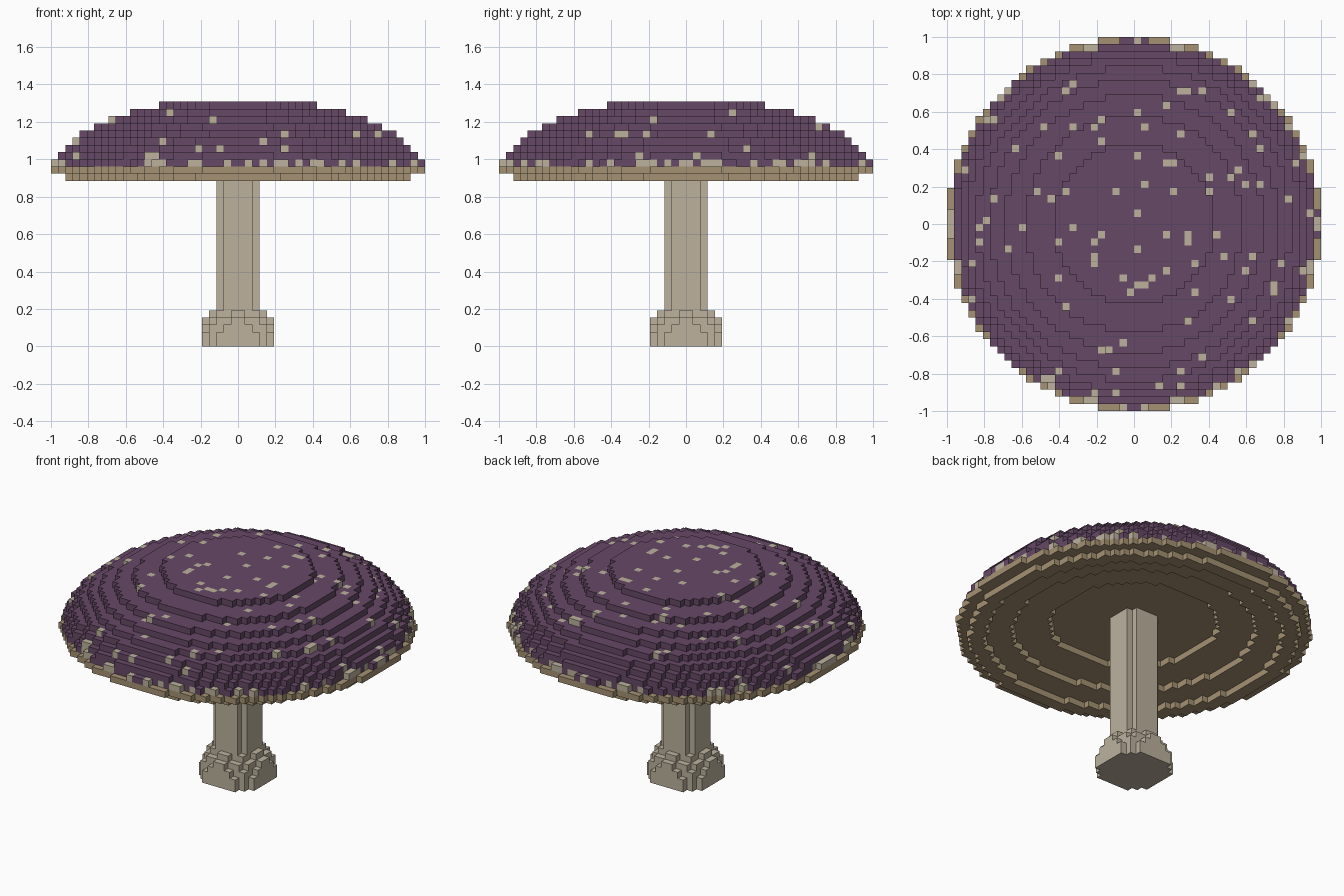
import bpy, bmesh, random
from mathutils import Vector

random.seed(4)
if "Cube" in bpy.data.objects:
    bpy.data.objects.remove(bpy.data.objects["Cube"])

CELL = 2 / 52                    # edge of one block
LIP, RIM, CAP, TOP = 23, 24, 25, 34   # block layers


def make_material(name, srgb):
    color = [c ** 2.2 for c in srgb] + [1]
    mat = bpy.data.materials.new(name)
    mat.use_nodes = True
    mat.diffuse_color = color
    mat.node_tree.nodes["Principled BSDF"].inputs["Base Color"].default_value = color
    return mat


PURPLE = make_material("purple_cap", (0.40, 0.29, 0.40))
CREAM = make_material("cream_stem", (0.73, 0.69, 0.61))
TAN = make_material("tan_gills", (0.64, 0.565, 0.45))


def disc(layer, outer, inner=0):
    """Block cells of one layer between two squared radii."""
    cells = set()
    for i in range(-26, 26):
        for j in range(-26, 26):
            if inner <= (i + .5) ** 2 + (j + .5) ** 2 <= outer:
                cells.add((i, j, layer))
    return cells


# Stem with a rounded foot
foot = set().union(*(disc(k, 30.25 - k * k) for k in range(5)))
stem = set().union(*(disc(k, 9) for k in range(CAP + 1)))
stem |= foot

# Gills: stepped hollow under the cap, with a lining that closes it
hollow = {LIP: 484, RIM: 324, CAP: 154}
gills = disc(LIP, 590, hollow[LIP]) | disc(RIM, 676, hollow[RIM])
gills |= disc(CAP, 225, hollow[CAP]) | disc(CAP + 1, 200)

# Cap: stepped dome
cap = set()
for k in range(CAP, TOP):
    cap |= disc(k, 676 * (1 - ((k - RIM + 1) / 11.08) ** 2), hollow.get(k, 0))
cap -= gills
gills -= stem

# Speckles: placed on the crown, scattered on the slopes, dense at the rim
crown_spots = {
    (1, 13), (5, 13), (0, 9), (4, 8), (5, 8), (-10, 4), (-12, 3), (-3, 4),
    (1, 5), (0, 1), (-5, -2), (-6, -3), (0, -4), (4, -2), (7, -2), (7, -3),
    (-6, -5), (-6, -6), (-11, -3), (-9, -1), (-2, -8), (-11, -8), (2, -8),
    (1, -9), (0, -9), (-1, -10), (8, -6), (8, -10), (4, -7), (10, 6),
    (10, 4), (5, 4), (2, 14), (-5, 11), (11, -2), (12, -5)}
speckles = set()
for i, j, k in sorted(cap):
    on_crown = (i + .5) ** 2 + (j + .5) ** 2 < 196
    if on_crown:
        spotted = (i, j) in crown_spots
    else:
        spotted = random.random() < (0.42 if k == CAP else 0.05)
    if spotted:
        speckles.add((i, j, k))
cap -= speckles

solid = stem | gills | cap | speckles


def build_blocks(name, cells, mat, under=None):
    """Mesh the exposed block faces; downward faces may take a second material."""
    bm = bmesh.new()
    corners = {}

    def vert(p):
        key = tuple(round(c) for c in p)
        if key not in corners:
            corners[key] = bm.verts.new(Vector(key) * CELL)
        return corners[key]

    axes = [Vector((1, 0, 0)), Vector((0, 1, 0)), Vector((0, 0, 1))]
    for cell in sorted(cells):
        base = Vector(cell)
        for a in range(3):
            u, v = axes[(a + 1) % 3], axes[(a + 2) % 3]
            for side in (-1, 1):
                if tuple(round(c) for c in base + axes[a] * side) in solid:
                    continue
                p = base + axes[a] * max(side, 0)
                quad = [p, p + u, p + u + v, p + v]
                if side < 0:
                    quad.reverse()
                face = bm.faces.new([vert(q) for q in quad])
                if under and a == 2 and side < 0:
                    face.material_index = 1
    mesh = bpy.data.meshes.new(name)
    bm.to_mesh(mesh)
    bm.free()
    mesh.materials.append(mat)
    if under:
        mesh.materials.append(under)
    obj = bpy.data.objects.new(name, mesh)
    bpy.context.collection.objects.link(obj)
    return obj


build_blocks("stem", stem, CREAM)
build_blocks("gills", gills, TAN)
build_blocks("cap", cap, PURPLE, TAN)
build_blocks("speckles", speckles, CREAM, TAN)
